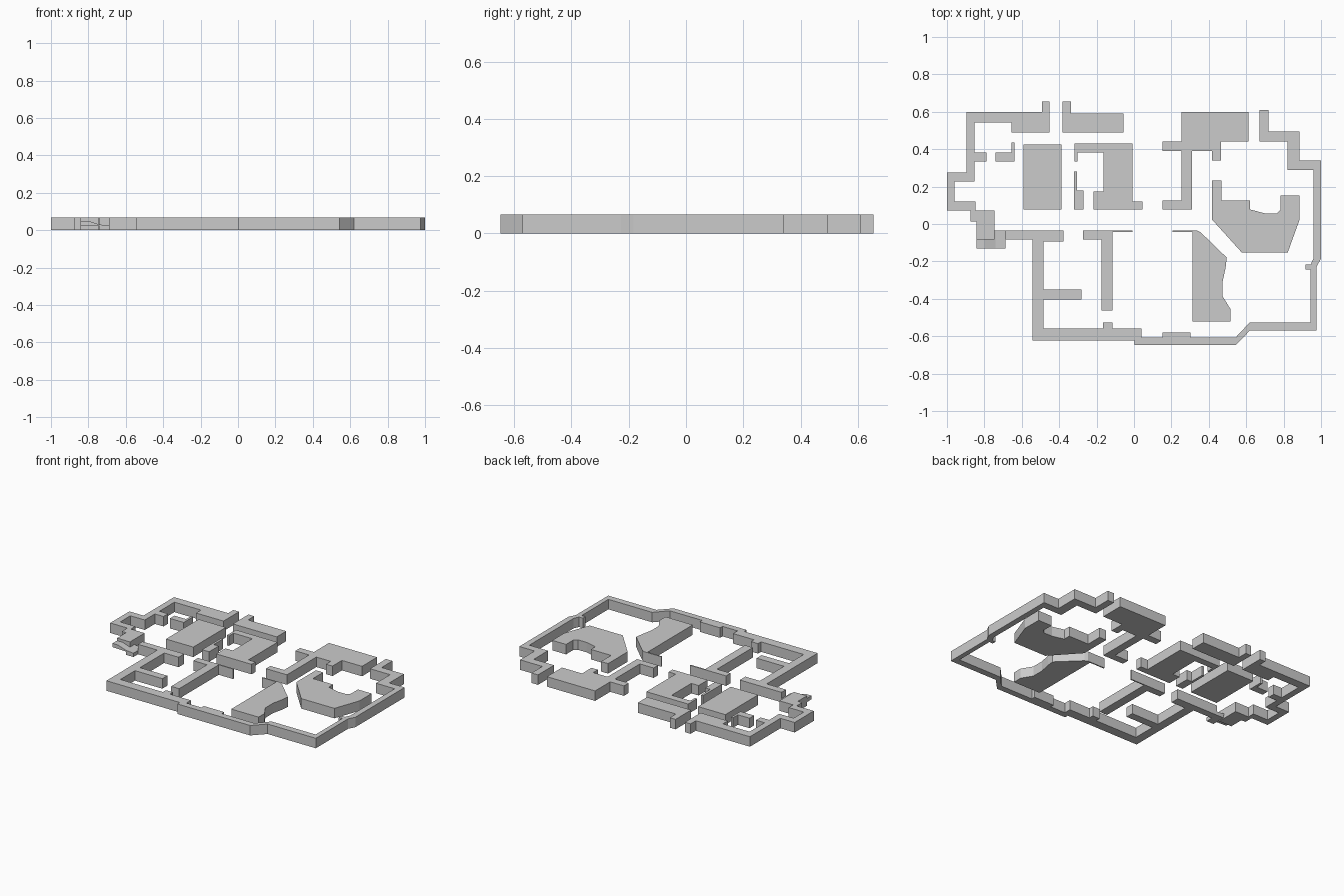
import bpy, bmesh
from mathutils import Vector

HEIGHT = 0.067


def prism(name, profile, base, push):
    """Extrude a flat outline along a vector; base maps (u, v) to 3D."""
    bm = bmesh.new()
    face = bm.faces.new([bm.verts.new(base(u, v)) for u, v in profile])
    ext = bmesh.ops.extrude_face_region(bm, geom=[face])
    top = [g for g in ext["geom"] if isinstance(g, bmesh.types.BMVert)]
    bmesh.ops.translate(bm, verts=top, vec=Vector(push))
    bmesh.ops.recalc_face_normals(bm, faces=bm.faces)
    mesh = bpy.data.meshes.new(name)
    bm.to_mesh(mesh)
    bm.free()
    obj = bpy.data.objects.new(name, mesh)
    bpy.context.collection.objects.link(obj)
    return obj


def wall(name, *outline):
    return prism(name, outline, lambda x, y: (x, y, 0), (0, 0, HEIGHT))


# Outer walls
wall("north_west_outer_wall",
     (-.895, .60), (-.493, .60), (-.493, .655), (-.451, .655), (-.451, .49),
     (-.654, .49), (-.654, .542), (-.852, .542), (-.852, .383), (-.788, .383),
     (-.788, .335), (-.852, .335), (-.852, .228), (-.959, .228), (-.959, .12),
     (-.847, .12), (-.847, .073), (-.745, .073), (-.745, -.082), (-.841, -.082),
     (-.841, .014), (-.873, .014), (-.873, .073), (-1, .073), (-1, .276), (-.895, .276))
wall("south_west_outer_wall",
     (-.686, -.034), (-.376, -.034), (-.376, -.093), (-.483, -.093), (-.483, -.35),
     (-.28, -.35), (-.28, -.403), (-.483, -.403), (-.483, -.558), (-.167, -.558),
     (-.167, -.526), (-.114, -.526), (-.114, -.558), (.041, -.558), (.041, -.622),
     (-.542, -.622), (-.542, -.082), (-.686, -.082))
wall("north_outer_wall",
     (-.381, .655), (-.338, .655), (-.338, .59), (-.055, .59), (-.055, .49), (-.381, .49))
wall("east_outer_wall",
     (.672, .61), (.72, .61), (.72, .495), (.886, .495), (.886, .34), (1, .34),
     (1, -.184), (.977, -.227), (.977, -.57), (.619, -.57), (.544, -.648),
     (.004, -.648), (.004, -.606), (.153, -.606), (.153, -.58), (.303, -.58),
     (.303, -.606), (.544, -.606), (.619, -.526), (.945, -.526), (.945, -.243),
     (.918, -.243), (.918, -.216), (.945, -.216), (.961, -.18), (.961, .29),
     (.822, .29), (.822, .44), (.672, .44))
wall("north_east_block",
     (.255, .60), (.613, .60), (.613, .44), (.464, .44), (.464, .34), (.416, .34),
     (.416, .39), (.309, .39), (.309, .078), (.153, .078), (.153, .125),
     (.255, .125), (.255, .39), (.153, .39), (.153, .44), (.255, .44))

# Inner blocks and partitions
wall("west_block", (-.59, .425), (-.387, .425), (-.387, .078), (-.59, .078))
wall("west_partition",
     (-.654, .435), (-.638, .435), (-.638, .335), (-.74, .335), (-.74, .383), (-.654, .383))
wall("centre_block",
     (-.317, .43), (-.007, .43), (-.007, .12), (.046, .12), (.046, .078), (-.216, .078),
     (-.216, .175), (-.162, .175), (-.162, .383), (-.301, .383), (-.301, .335), (-.317, .335))
wall("centre_partition",
     (-.322, .28), (-.306, .28), (-.306, .18), (-.269, .18), (-.269, .078), (-.322, .078))
wall("south_partition",
     (-.274, -.034), (-.007, -.034), (-.007, -.042), (-.114, -.042), (-.114, -.462),
     (-.173, -.462), (-.173, -.082), (-.274, -.082))
wall("east_island",
     (.416, .233), (.469, .233), (.469, .125), (.619, .125), (.619, .078), (.699, .057),
     (.763, .057), (.784, .078), (.784, .153), (.886, .153), (.886, .025),
     (.822, -.152), (.576, -.152), (.416, .025))
wall("south_island",
     (.207, -.034), (.335, -.034), (.357, -.045), (.496, -.18), (.49, -.232),
     (.474, -.307), (.474, -.387), (.517, -.457), (.517, -.52), (.314, -.52),
     (.314, -.042), (.207, -.042))

# Low sloping corner link in the west
prism("corner_ramp",
      [(-.841, .025), (-.841, .05), (-.80, .05), (-.74, .03), (-.686, .025),
       (-.686, 0), (-.74, 0), (-.74, .022)],
      lambda x, z: (x, -.13, z), (0, .096, 0))
